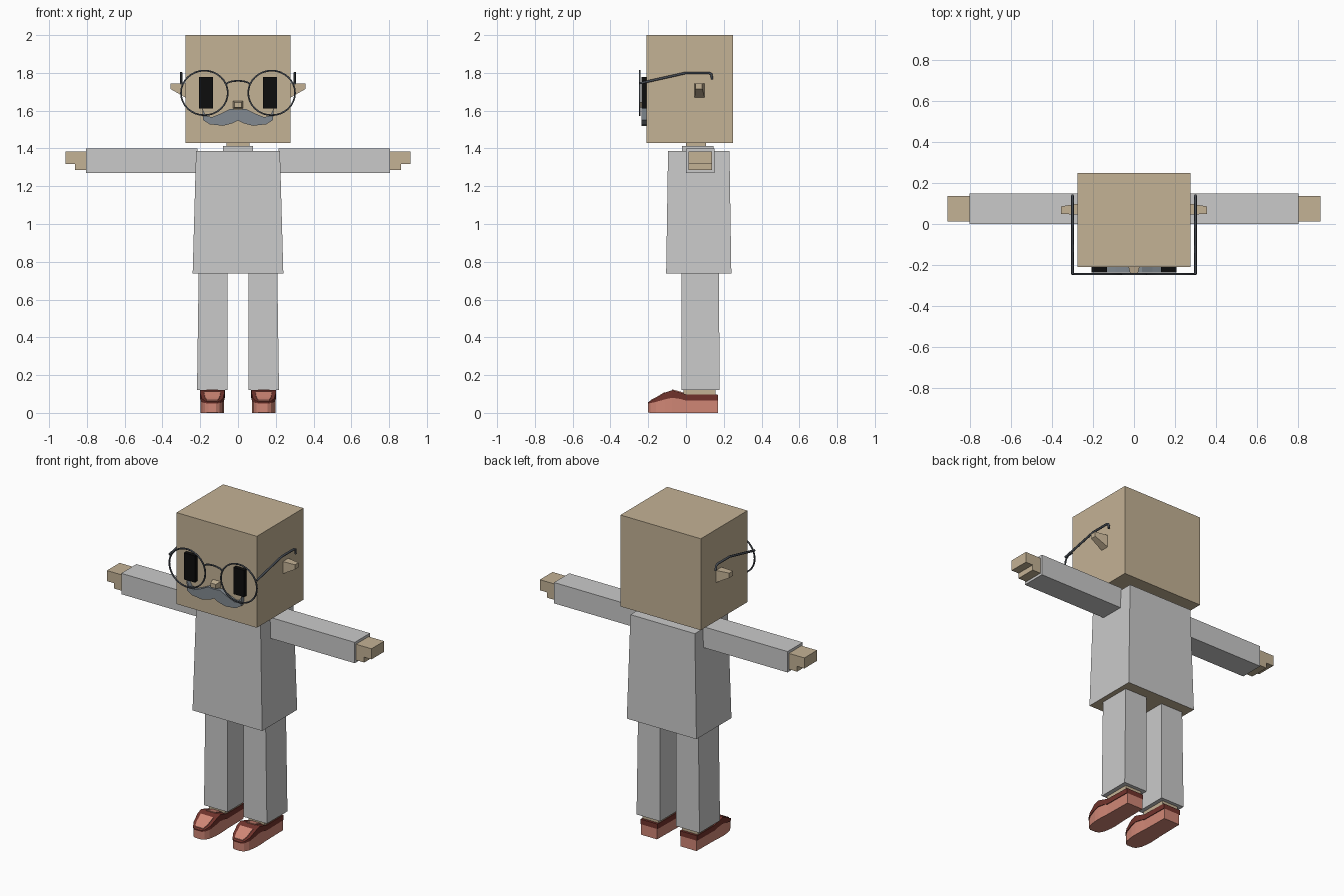
import bpy, bmesh, math
from mathutils import Vector

cube = bpy.data.objects.get("Cube")
if cube:
    bpy.data.objects.remove(cube, do_unlink=True)


def material(name, rgb):
    m = bpy.data.materials.new(name)
    m.use_nodes = True
    m.diffuse_color = (*rgb, 1)
    m.node_tree.nodes["Principled BSDF"].inputs["Base Color"].default_value = (*rgb, 1)
    return m


SKIN = material("tan skin", (0.55, 0.445, 0.3))
CLOTH = material("light grey cloth", (0.59, 0.59, 0.59))
SALMON = material("salmon leather", (0.63, 0.24, 0.18))
RED = material("dark red trim", (0.165, 0.033, 0.025))
HAIR = material("slate hair", (0.225, 0.255, 0.285))
WIRE = material("dark wire", (0.06, 0.07, 0.085))
BLACK = material("black", (0.004, 0.004, 0.004))


def loft(name, rings, *mats):
    """Skin a row of equal rings and cap both ends."""
    bm = bmesh.new()
    rows = [[bm.verts.new(p) for p in ring] for ring in rings]
    for a, b in zip(rows, rows[1:]):
        for i in range(len(a)):
            j = (i + 1) % len(a)
            bm.faces.new((a[i], a[j], b[j], b[i]))
    bm.faces.new(rows[0])
    bm.faces.new(rows[-1])
    bmesh.ops.recalc_face_normals(bm, faces=bm.faces)
    mesh = bpy.data.meshes.new(name)
    bm.to_mesh(mesh)
    bm.free()
    for m in mats:
        mesh.materials.append(m)
    ob = bpy.data.objects.new(name, mesh)
    bpy.context.collection.objects.link(ob)
    return ob


def flat(x0, x1, y0, y1, z):
    return [(x0, y0, z), (x1, y0, z), (x1, y1, z), (x0, y1, z)]


def upright(x0, x1, y, z0, z1):
    return [(x0, y, z0), (x1, y, z0), (x1, y, z1), (x0, y, z1)]


def sideways(x, y0, y1, z0, z1):
    return [(x, y0, z0), (x, y1, z0), (x, y1, z1), (x, y0, z1)]


def box(name, x, y, z, mat):
    return loft(name, [flat(*x, *y, z[0]), flat(*x, *y, z[1])], mat)


def wire(name, points, radius, cyclic=False):
    cu = bpy.data.curves.new(name, "CURVE")
    cu.dimensions = "3D"
    cu.bevel_depth = radius
    cu.bevel_resolution = 1
    cu.use_fill_caps = True
    sp = cu.splines.new("POLY")
    sp.points.add(len(points) - 1)
    for p, co in zip(sp.points, points):
        p.co = (*co, 1)
    sp.use_cyclic_u = cyclic
    cu.materials.append(WIRE)
    ob = bpy.data.objects.new(name, cu)
    bpy.context.collection.objects.link(ob)


# Head, neck and collar
box("head", (-0.277, 0.277), (-0.21, 0.25), (1.43, 2.0), SKIN)
box("neck", (-0.06, 0.06), (0, 0.105), (1.38, 1.44), SKIN)
box("collar", (-0.08, 0.08), (-0.02, 0.145), (1.38, 1.412), CLOTH)

# Tunic, with the skin seen underneath
tunic = loft("tunic", [flat(-0.24, 0.24, -0.105, 0.24, 0.737),
                       flat(-0.222, 0.222, -0.095, 0.23, 1.386)], CLOTH, SKIN)
for f in tunic.data.polygons:
    if f.normal.z < -0.9:
        f.material_index = 1

# Nose
loft("nose", [upright(-0.028, 0.028, -0.205, 1.61, 1.652),
              upright(-0.018, 0.018, -0.245, 1.618, 1.644)], SKIN)

# Moustache, one half outlined and mirrored
half = [(0.04, 1.61), (0.09, 1.585), (0.14, 1.565), (0.17, 1.575), (0.19, 1.612),
        (0.185, 1.55), (0.15, 1.528), (0.08, 1.52), (0.03, 1.533)]
outline = [(0, 1.605)] + half + [(0, 1.548)] + [(-x, z) for x, z in reversed(half)]
loft("moustache", [[(x, y, z) for x, z in outline] for y in (-0.236, -0.205)], HAIR)

# Glasses bridge
arc = [math.pi * i / 8 for i in range(9)]
wire("glasses_bridge", [(0.06 * math.cos(a), -0.245, 1.74 + 0.018 * math.sin(a))
                        for a in arc], 0.005)

# Shoe sections from heel to toe: y, half width, bottom, seam, top
SHOE = [(0.17, 0.055, 0.0, 0.065, 0.096), (0.0, 0.058, 0.0, 0.065, 0.098),
        (-0.03, 0.06, 0.0, 0.074, 0.108), (-0.075, 0.062, 0.0, 0.08, 0.12),
        (-0.11, 0.061, 0.0, 0.072, 0.108), (-0.16, 0.053, 0.0, 0.058, 0.078),
        (-0.188, 0.038, 0.0, 0.052, 0.064), (-0.2, 0.02, 0.002, 0.05, 0.057)]

for side, s in (("left", 1), ("right", -1)):
    def span(a, b):
        return tuple(sorted((a * s, b * s)))

    # Face
    box(side + "_eye", span(0.133, 0.207), (-0.236, -0.205), (1.612, 1.778), BLACK)
    loft(side + "_ear", [sideways(0.27 * s, 0.045, 0.1, 1.665, 1.745),
                         sideways(0.358 * s, 0.05, 0.086, 1.715, 1.745)], SKIN)

    # Glasses rim and temple
    turn = [2 * math.pi * i / 32 for i in range(32)]
    wire(side + "_glasses_rim", [(s * 0.178 + 0.124 * math.cos(a), -0.245,
                                  1.694 + 0.118 * math.sin(a)) for a in turn], 0.005, True)
    wire(side + "_glasses_temple", [(0.301 * s, y, z) for y, z in (
        (-0.245, 1.745), (-0.12, 1.773), (0.0, 1.8), (0.12, 1.8),
        (0.135, 1.793), (0.138, 1.765))], 0.007)

    # Arm and stepped hand
    box(side + "_sleeve", span(0.215, 0.805), (0, 0.15), (1.27, 1.4), CLOTH)
    box(side + "_fingers", span(0.8, 0.912), (0.012, 0.137), (1.318, 1.384), SKIN)
    box(side + "_thumb", span(0.8, 0.862), (0.012, 0.137), (1.285, 1.32), SKIN)

    # Leg and ankle
    loft(side + "_trouser_leg", [flat(*span(0.055, 0.217), -0.025, 0.177, 0.122),
                                 flat(*span(0.055, 0.208), -0.025, 0.175, 0.75)], CLOTH)
    box(side + "_ankle", span(0.08, 0.19), (-0.012, 0.155), (0.09, 0.13), SKIN)

    # Shoe: sole, trim, toe cap and tongue
    c = 0.136 * s
    loft(side + "_shoe_sole", [upright(c - w, c + w, y, a, b)
                               for y, w, a, b, t in SHOE], SALMON)
    loft(side + "_shoe_trim", [upright(c - w - 0.004, c + w + 0.004, y, b, t)
                               for y, w, a, b, t in SHOE], RED)
    loft(side + "_shoe_toe_cap", [upright(c - w * 0.72, c + w * 0.72, y, b, t + 0.004)
                                  for y, w, a, b, t in SHOE[4:7]], SALMON)
    loft(side + "_shoe_tongue", [upright(c - 0.03, c + 0.03, y, b, t + 0.005)
                                 for y, w, a, b, t in SHOE[1:4]], SALMON)
